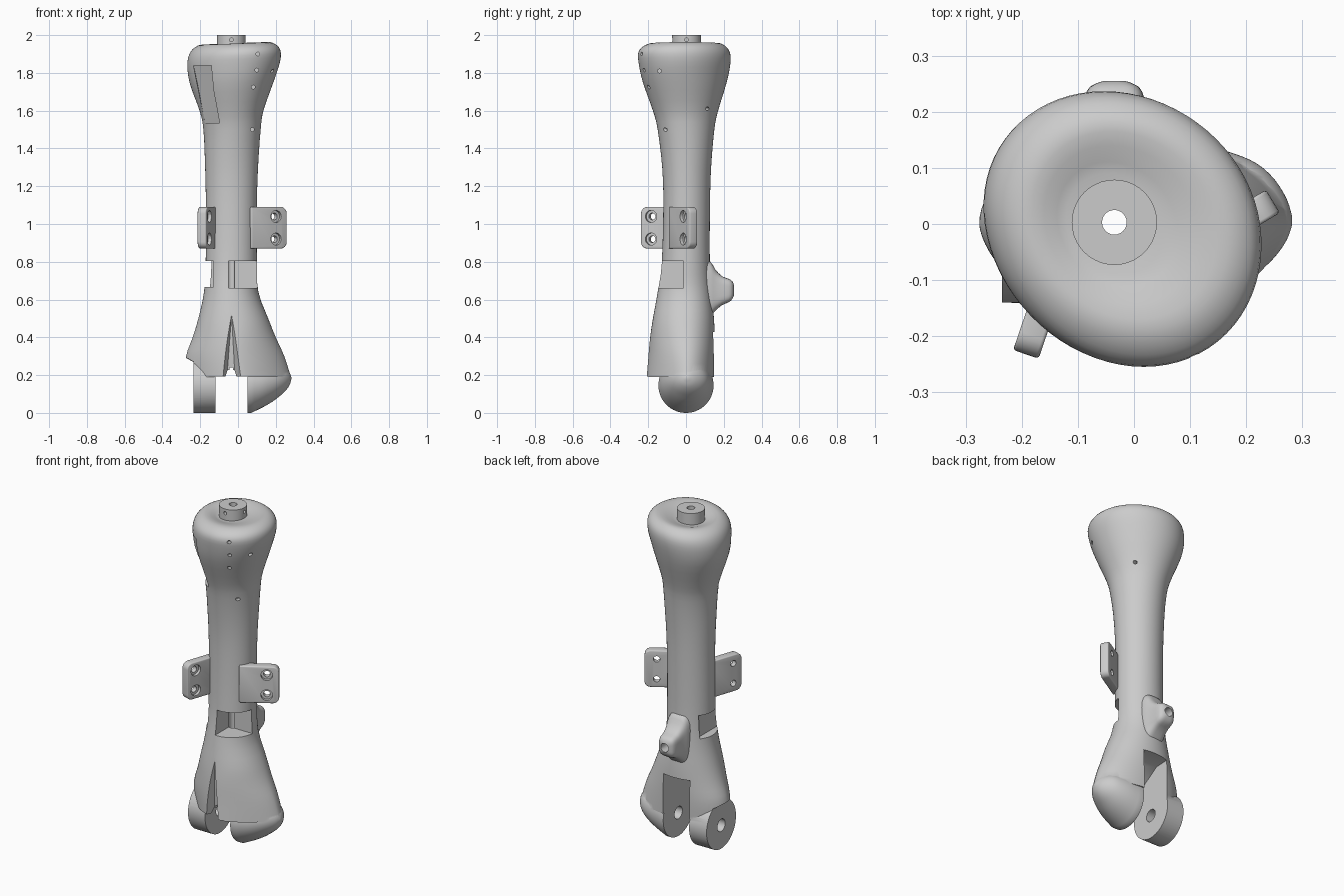
import bpy, bmesh, math
from mathutils import Vector, Matrix

if "Cube" in bpy.data.objects:
    bpy.data.objects.remove(bpy.data.objects["Cube"])


def make(name, bm):
    bmesh.ops.recalc_face_normals(bm, faces=bm.faces)
    me = bpy.data.meshes.new(name)
    bm.to_mesh(me)
    bm.free()
    ob = bpy.data.objects.new(name, me)
    bpy.context.collection.objects.link(ob)
    return ob


def activate(ob):
    bpy.ops.object.select_all(action='DESELECT')
    ob.select_set(True)
    bpy.context.view_layer.objects.active = ob


def boolean(ob, other, op='DIFFERENCE'):
    m = ob.modifiers.new('bool', 'BOOLEAN')
    m.object, m.operation, m.solver = other, op, 'EXACT'
    activate(ob)
    bpy.ops.object.modifier_apply(modifier=m.name)
    bpy.data.objects.remove(other)


def loft(name, rings):
    bm = bmesh.new()
    loops = [[bm.verts.new(p) for p in r] for r in rings]
    n = len(loops[0])
    for a, b in zip(loops, loops[1:]):
        for i in range(n):
            bm.faces.new((a[i], a[(i + 1) % n], b[(i + 1) % n], b[i]))
    bm.faces.new(loops[0])
    bm.faces.new(loops[-1])
    return make(name, bm)


def prism(name, pts, axis, lo, hi):
    # outline extruded along x (points are y,z) or z (points are x,y)
    def put(p, d):
        return (d, p[0], p[1]) if axis == 'x' else (p[0], p[1], d)
    return loft(name, [[put(p, lo) for p in pts], [put(p, hi) for p in pts]])


def box(name, x, y, z):
    return prism(name, [(x[0], y[0]), (x[1], y[0]), (x[1], y[1]), (x[0], y[1])], 'z', *z)


def rod(name, a, b, r, seg=24):
    a, b = Vector(a), Vector(b)
    bm = bmesh.new()
    mat = Matrix.Translation((a + b) / 2) @ (b - a).to_track_quat('Z', 'Y').to_matrix().to_4x4()
    bmesh.ops.create_cone(bm, cap_ends=True, segments=seg, radius1=r, radius2=r,
                          depth=(b - a).length, matrix=mat)
    return make(name, bm)


def catmull(rows, steps):
    out = []
    for i in range(len(rows) - 1):
        p = [rows[max(0, min(len(rows) - 1, i + k))] for k in (-1, 0, 1, 2)]
        for s in range(steps):
            t = s / steps
            out.append([0.5 * (2 * b + (c - a) * t + (2 * a - 5 * b + 4 * c - d) * t * t
                               + (3 * b - a - 3 * c + d) * t ** 3) for a, b, c, d in zip(*p)])
    return out + [list(rows[-1])]


def spow(v, e):
    return math.copysign(abs(v) ** e, v)


def finish(ob, bevel=0):
    if bevel:
        m = ob.modifiers.new('bevel', 'BEVEL')
        m.width, m.segments, m.limit_method = bevel, 3, 'ANGLE'
        m.angle_limit = math.radians(40)
        activate(ob)
        bpy.ops.object.modifier_apply(modifier=m.name)
    activate(ob)
    bpy.ops.object.shade_smooth_by_angle(angle=math.radians(35))


# Main shaft: z, x min, x max, y min, y max, roundness of the front half
rows = [
    (0.19, -.28, .28, -.21, .15, 1.45), (0.30, -.275, .245, -.20, .152, 1.6),
    (0.40, -.24, .20, -.19, .152, 1.8), (0.50, -.21, .16, -.175, .148, 2),
    (0.64, -.18, .108, -.15, .135, 2), (0.80, -.171, .10, -.128, .126, 2),
    (1.10, -.17, .10, -.12, .127, 2), (1.30, -.174, .106, -.126, .133, 2),
    (1.50, -.183, .12, -.15, .15, 2), (1.60, -.202, .135, -.175, .17, 2),
    (1.75, -.253, .188, -.228, .215, 2), (1.85, -.266, .22, -.25, .235, 2),
    (1.91, -.255, .222, -.252, .232, 2), (1.945, -.225, .195, -.22, .205, 2),
    (1.957, -.18, .145, -.17, .165, 2), (1.935, -.12, .05, -.09, .09, 2)]
SEG = 72
rings = []
for z, x0, x1, y0, y1, n in catmull(rows, 3):
    head = max(0, min(1, (z - 1.4) / 0.4))
    ring = []
    for i in range(SEG):
        t = 2 * math.pi * i / SEG
        c, s = math.cos(t), math.sin(t)
        e = 1 if s > 0 else 2 / n
        y = (y1 if s > 0 else -y0) * spow(s, e)
        x = (x0 + x1) / 2 + (x1 - x0) / 2 * spow(c, e)
        ring.append((x - 0.14 * y * head, y, z + 0.04 * head * x))
    rings.append(ring)
body = loft('arm_shaft', rings)

# Rounded lower knuckle swept along x: x, height radius, centre z, depth radius, centre y
knuckle_rows = [(.07, .146, .146, .146, 0), (.13, .128, .157, .135, .003), (.18, .108, .166, .118, .007),
                (.22, .086, .174, .097, .01), (.25, .063, .178, .07, .01), (.272, .035, .18, .037, .008),
                (.282, .006, .183, .007, .006)]
knuckle = loft('knuckle', [[(x, cy + ry * math.cos(2 * math.pi * i / 64), c + r * math.sin(2 * math.pi * i / 64))
                            for i in range(64)]
                           for x, r, c, ry, cy in [(-.236, .146, .146, .14, 0)] + catmull(knuckle_rows, 3)])
boolean(body, knuckle, 'UNION')

# Hinge slot, side pocket and pivot hole
slot = [(-.4, -.1), (-.4, .192), (-.16, .192), (-.13, .26), (-.05, .36), (.05, .425), (.4, .44), (.4, -.1)]
boolean(body, prism('slot', slot, 'x', -.12, .05))
boolean(body, rod('pocket', (-.5, 0, .135), (-.235, 0, .135), .157, 48))
boolean(body, rod('pivot', (-.5, 0, .14), (.15, 0, .14), .037))

# Front tapered groove with relief notch
groove = bmesh.new()
bmesh.ops.convex_hull(groove, input=[groove.verts.new(p) for p in (
    (-.034, -.172, .52), (-.12, -.27, .17), (.045, -.27, .17), (-.06, -.14, .17), (-.015, -.14, .17))])
boolean(body, make('groove', groove))
boolean(body, box('notch', (-.046, -.026), (-.4, 0), (.15, .24)))

# Side windows
boolean(body, box('window_front', (-.05, .3), (-.3, -.012), (.662, .805)))
boolean(body, box('window_left', (-.4, -.13), (-.11, .08), (.667, .805)))

# Slanted recess on the front left of the head
inner = [(-.235, -.085, 1.84), (-.14, -.175, 1.84), (-.125, -.13, 1.7), (-.095, -.1, 1.535),
         (-.175, -.05, 1.535), (-.205, -.06, 1.7)]
boolean(body, loft('recess', [[(x - .02, y - .3, z) for x, y, z in inner], inner]))

# Small screw holes: start point and inward direction
for p, d in (((.105, -.3, 1.9), (0, 1, 0)), ((.1, -.29, 1.815), (0, 1, 0)), ((.08, -.26, 1.725), (0, 1, 0)),
             ((.075, -.16, 1.5), (0, 1, 0)), ((.26, -.14, 1.81), (-1, 0, 0)), ((.16, .135, 1.61), (-1, -.3, 0))):
    a = Vector(p)
    boolean(body, rod('screw', a, a + Vector(d) * .15, .01, 12))

# Central bore through the shaft
boolean(body, rod('bore', (-.035, .003, .1), (-.035, .003, 2.1), .022))
finish(body)

# Peg on top
peg = rod('top_peg', (-.035, .003, 1.9), (-.035, .003, 2.0), .076, 40)
boolean(peg, rod('peg_bore', (-.035, .003, 1.8), (-.035, .003, 2.1), .022))
boolean(peg, rod('peg_screw', (-.035, -.2, 1.975), (-.035, -.04, 1.975), .01, 12))
boolean(peg, rod('peg_screw', (.1, .003, 1.975), (0, .003, 1.975), .01, 12))
finish(peg)


def mounting_plate(name, start, end, normal, hole):
    # upright rounded plate with two counterbored holes; normal faces outward
    s, e = Vector((*start, 0)), Vector((*end, 0))
    d, nrm = (e - s).normalized(), Vector((*normal, 0)).normalized()
    L, r, lo, hi = (e - s).length, .035, .87, 1.09
    pts = [(0, lo)]
    for cz, a0 in ((lo + r, -90), (hi - r, 0)):
        pts += [(L - r + r * math.cos(math.radians(a0 + k * 15)),
                 cz + r * math.sin(math.radians(a0 + k * 15))) for k in range(7)]
    pts.append((0, hi))
    front = [s + d * u + Vector((0, 0, z)) for u, z in pts]
    ob = loft(name, [front, [p - nrm * .048 for p in front]])
    finish(ob, .006)
    for z in (.92, 1.04):
        c = s + d * (L - hole) + Vector((0, 0, z))
        boolean(ob, rod('bolt', c - nrm * .1, c + nrm * .1, .018))
        boolean(ob, rod('counterbore', c - nrm * .018, c + nrm * .1, .032))
    finish(ob)


mounting_plate('right_plate', (.072, -.093), (.26, .02), (.514, -.857), .068)
mounting_plate('left_plate', (-.095, -.02), (-.17, -.24), (.947, -.323), .058)

# Rear lug: rounded boss narrowing towards the back, with a hole in its face
lug_rows = [(.08, -.11, .04, .50, .82), (.13, -.105, .035, .515, .80), (.155, -.098, .028, .54, .76),
            (.19, -.092, .022, .57, .724), (.225, -.088, .018, .585, .71),
            (.245, -.078, .008, .602, .697), (.255, -.055, -.015, .625, .675)]
lug = loft('rear_lug', [[((x0 + x1) / 2 + (x1 - x0) / 2 * spow(math.cos(2 * math.pi * i / 40), .55), y,
                          (z0 + z1) / 2 + (z1 - z0) / 2 * spow(math.sin(2 * math.pi * i / 40), .55))
                         for i in range(40)] for y, x0, x1, z0, z1 in catmull(lug_rows, 2)])
boolean(lug, rod('lug_hole', (-.035, .14, .65), (-.035, .4, .65), .026))
finish(lug)
